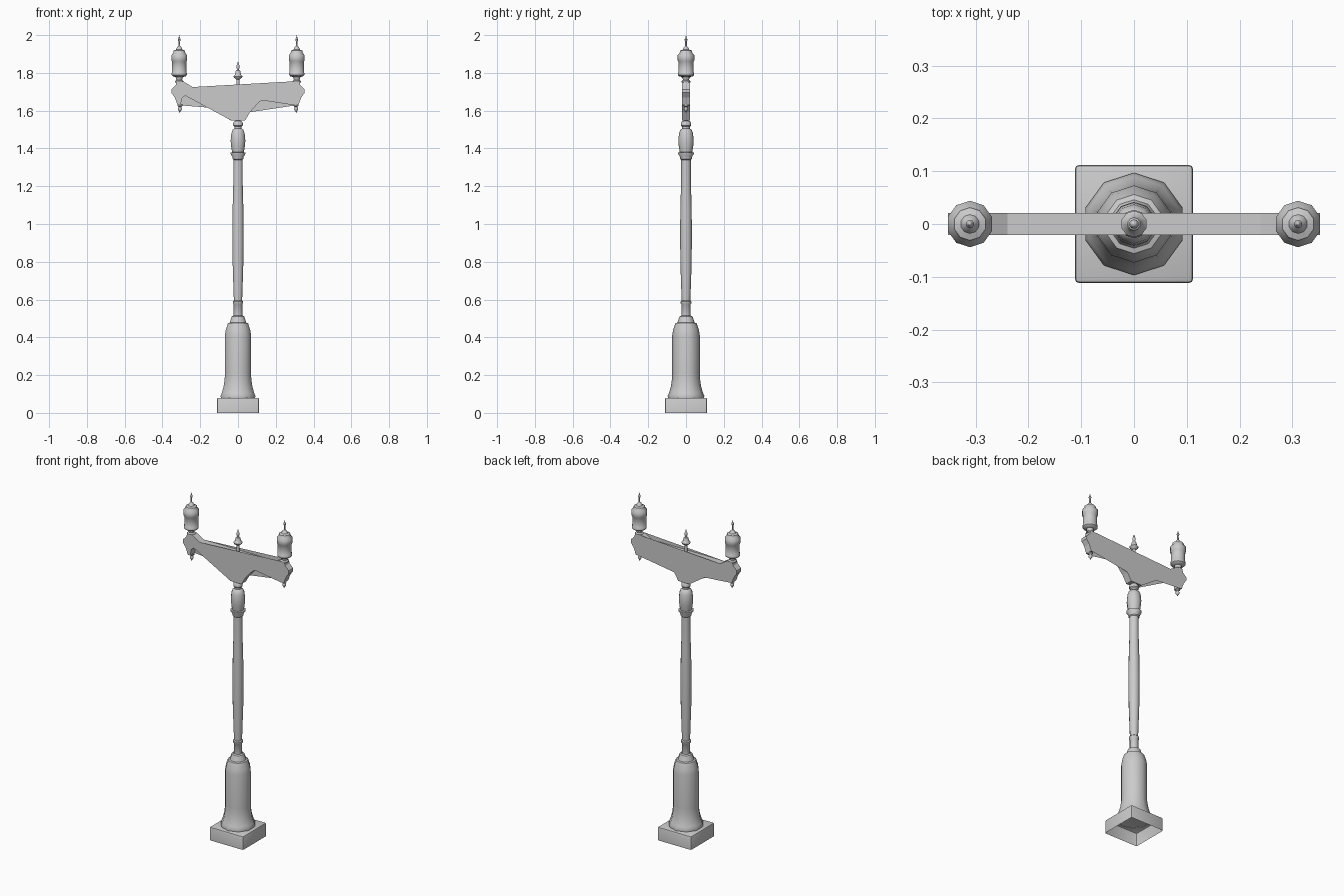
import bpy, bmesh, math

SIDES = 10


def finish(name, bm, smooth=True):
    bmesh.ops.remove_doubles(bm, verts=bm.verts, dist=0.0001)
    me = bpy.data.meshes.new(name)
    bm.to_mesh(me)
    bm.free()
    if smooth:
        for p in me.polygons:
            p.use_smooth = True
        me.set_sharp_from_angle(angle=math.radians(40))
    ob = bpy.data.objects.new(name, me)
    bpy.context.collection.objects.link(ob)
    return ob


def lathe(name, profile, x=0.0):
    """Revolve (radius, z) points around a vertical axis at x."""
    bm = bmesh.new()
    rings = []
    for r, z in profile:
        ring = []
        for i in range(SIDES):
            a = math.pi / 2 + 2 * math.pi * i / SIDES
            ring.append(bm.verts.new((x + r * math.cos(a), r * math.sin(a), z)))
        rings.append(ring)
    for a, b in zip(rings, rings[1:]):
        for i in range(SIDES):
            j = (i + 1) % SIDES
            bm.faces.new((a[i], a[j], b[j], b[i]))
    return finish(name, bm)


# Square plinth, open underneath
bm = bmesh.new()
bmesh.ops.create_cube(bm, size=1)
for v in bm.verts:
    v.co = (v.co.x * 0.224, v.co.y * 0.224, (v.co.z + 0.5) * 0.08)
bm.normal_update()
edges = [e for e in bm.edges if max(v.co.z for v in e.verts) > 0.01]
bmesh.ops.bevel(bm, geom=edges, offset=0.008, segments=2, profile=0.5, affect='EDGES')
bm.normal_update()
bmesh.ops.delete(bm, geom=[f for f in bm.faces if f.normal.z < -0.9], context='FACES')
finish("plinth", bm)

# Pedestal, shaft and capital
lathe("pedestal", [(0.095, 0.078), (0.097, 0.09), (0.09, 0.105), (0.08, 0.14), (0.074, 0.18),
                   (0.073, 0.21), (0.073, 0.41), (0.068, 0.44), (0.056, 0.475), (0.046, 0.478),
                   (0.035, 0.51), (0.026, 0.515)])
lathe("shaft", [(0.024, 0.51), (0.024, 0.575), (0.028, 0.58), (0.028, 0.59), (0.023, 0.595),
                (0.026, 0.68), (0.030, 0.80), (0.031, 0.95), (0.030, 1.08), (0.026, 1.22),
                (0.026, 1.345)])
lathe("capital", [(0.026, 1.34), (0.031, 1.345), (0.031, 1.355), (0.042, 1.372), (0.042, 1.378),
                  (0.033, 1.38), (0.038, 1.41), (0.041, 1.44), (0.037, 1.48), (0.029, 1.5),
                  (0.020, 1.505), (0.020, 1.515), (0.027, 1.522), (0.027, 1.535),
                  (0.020, 1.545), (0.0, 1.55)])

# Cross arm: a symmetric edge strip closed by a front and a back plate
end = [(0.29, 1.755), (0.325, 1.752), (0.33, 1.735), (0.353, 1.713), (0.353, 1.695),
       (0.335, 1.67), (0.32, 1.63), (0.303, 1.628)]
arch = [(0.298, 1.665), (0.28, 1.68), (0.127, 1.655), (0.106, 1.64), (0.064, 1.592), (0.037, 1.547)]


def mirrored(pts):
    return [(-x, z) for x, z in reversed(pts)]


strip = [(0.24, 1.725)] + end + arch
strip = strip + mirrored(strip)
front = end + arch[2:] + [(-0.034, 1.547)] + mirrored(end + arch[:2]) + [(-0.24, 1.725)]
back = end + arch[4:] + [(-0.037, 1.547), (-0.14, 1.615)] + mirrored(end) + [(-0.24, 1.725)]
HALF = 0.021

bm = bmesh.new()
near = [bm.verts.new((x, -HALF, z)) for x, z in strip]
far = [bm.verts.new((x, HALF, z)) for x, z in strip]
for i in range(len(strip)):
    j = (i + 1) % len(strip)
    bm.faces.new((near[i], near[j], far[j], far[i]))
finish("arm_edge", bm, smooth=False)
for name, pts, y in (("arm_front", front, -HALF), ("arm_back", back[::-1], HALF)):
    bm = bmesh.new()
    f = bm.faces.new([bm.verts.new((x, y, z)) for x, z in reversed(pts)])
    f.normal_update()
    if f.normal.y * y < 0:
        f.normal_flip()
    bmesh.ops.triangulate(bm, faces=[f])
    finish(name, bm, smooth=False)

# Central finial
lathe("center_finial", [(0.009, 1.715), (0.009, 1.765), (0.022, 1.775), (0.025, 1.782),
                        (0.017, 1.79), (0.012, 1.812), (0.006, 1.816), (0.009, 1.835), (0.0, 1.862)])

# Lanterns and hanging drops at both ends
for side, x in (("left", -0.311), ("right", 0.311)):
    lathe(side + "_lantern", [(0.024, 1.75), (0.024, 1.756), (0.016, 1.762), (0.02, 1.778),
                              (0.036, 1.782), (0.042, 1.788), (0.042, 1.80), (0.040, 1.803),
                              (0.040, 1.86), (0.044, 1.866), (0.044, 1.893), (0.034, 1.905),
                              (0.031, 1.918), (0.018, 1.923), (0.012, 1.935), (0.005, 1.942),
                              (0.004, 1.965), (0.008, 1.976), (0.003, 1.988), (0.0, 2.0)], x)
    lathe(side + "_drop", [(0.014, 1.632), (0.014, 1.626), (0.007, 1.62), (0.011, 1.612),
                           (0.011, 1.606), (0.005, 1.598), (0.0, 1.587)], x * 0.99)
